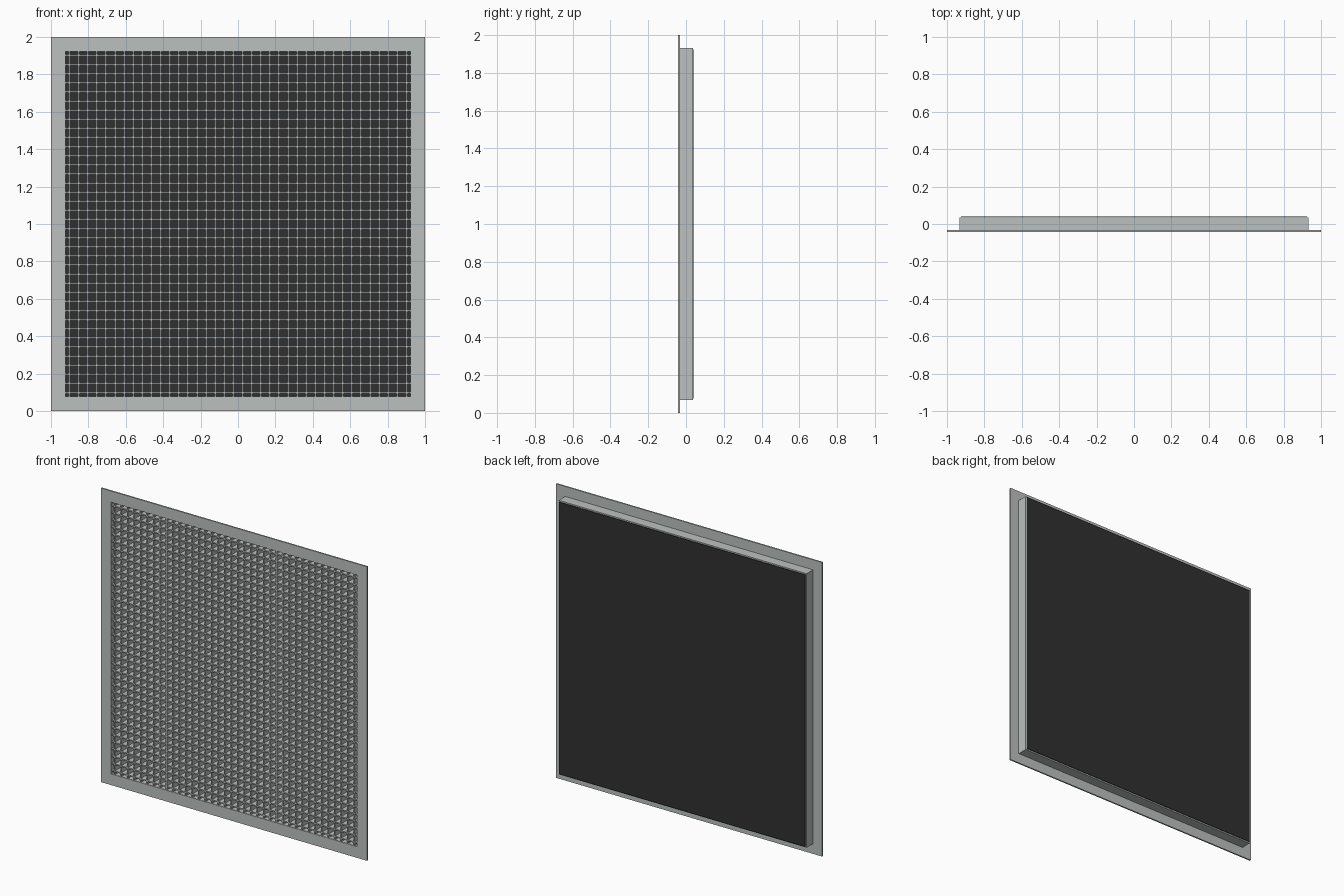
import bpy, bmesh
from mathutils import Vector

if "Cube" in bpy.data.objects:
    bpy.data.objects.remove(bpy.data.objects["Cube"])


def material(name, rgb):
    m = bpy.data.materials.new(name)
    m.diffuse_color = (*rgb, 1)
    m.use_nodes = True
    m.node_tree.nodes["Principled BSDF"].inputs["Base Color"].default_value = m.diffuse_color
    return m


METAL = material("grey metal", (0.50, 0.535, 0.525))
BLACK = material("matt black", (0.03, 0.03, 0.03))


def lattice(name, coords, y0, y1, mat):
    """Upright square plate cut by square holes: bars fill every even span of coords."""
    bm = bmesh.new()
    n = len(coords)
    verts = {}

    def vert(i, j):
        if (i, j) not in verts:
            verts[i, j] = bm.verts.new((coords[i], y0, 1 + coords[j]))
        return verts[i, j]

    for i in range(n - 1):
        for j in range(n - 1):
            if i % 2 == 0 or j % 2 == 0:
                bm.faces.new((vert(i, j), vert(i + 1, j), vert(i + 1, j + 1), vert(i, j + 1)))
    # thicken towards the back, keeping the front faces
    res = bmesh.ops.extrude_face_region(bm, geom=bm.faces[:], use_keep_orig=True)
    moved = [g for g in res["geom"] if isinstance(g, bmesh.types.BMVert)]
    bmesh.ops.translate(bm, vec=Vector((0, y1 - y0, 0)), verts=moved)
    bmesh.ops.recalc_face_normals(bm, faces=bm.faces[:])
    me = bpy.data.meshes.new(name)
    bm.to_mesh(me)
    bm.free()
    me.materials.append(mat)
    ob = bpy.data.objects.new(name, me)
    bpy.context.collection.objects.link(ob)
    return ob


INNER, NECK = 0.925, 0.932

# flat front flange and the duct neck behind it
lattice("flange", [-1, -INNER, INNER, 1], -0.043, -0.033, METAL)
lattice("neck", [-NECK, -INNER, INNER, NECK], -0.033, 0.036, METAL)

# egg-crate core: 38 thin blades each way, half cells at the rim
PITCH, BLADE, COUNT = 0.0487, 0.008, 38
coords = [-INNER, -INNER + 0.002]
for k in range(COUNT):
    c = (k - (COUNT - 1) / 2) * PITCH
    coords += [c - BLADE / 2, c + BLADE / 2]
coords += [INNER - 0.002, INNER]
lattice("egg_crate_core", coords, -0.041, 0.036, METAL)

# black backing sheet
lattice("backing_sheet", [-INNER, INNER], 0.039, 0.043, BLACK)
